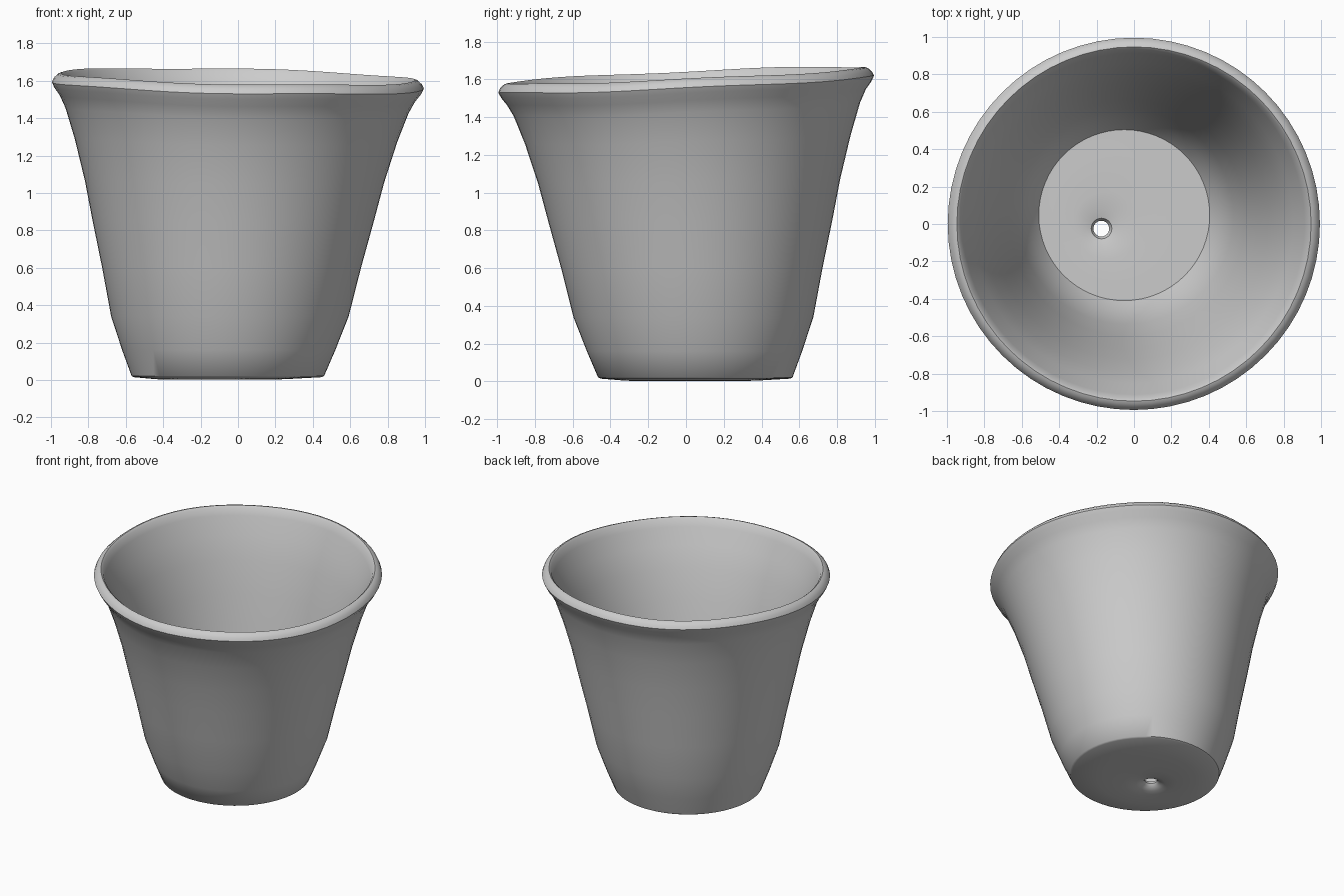
import bpy, bmesh, math

if "Cube" in bpy.data.objects:
    bpy.data.objects.remove(bpy.data.objects["Cube"])

SEG = 64
THICK = 0.06
HOLE = (-0.175, -0.025)
BASE = (-0.055, 0.05)

# radius and height of the main curves
dish = [(0.042, 0.045), (0.055, 0.028), (0.1, 0.012), (0.18, 0.003), (0.34, 0.004)]
wall = [(0.57, 0.16), (0.635, 0.34), (0.692, 0.6), (0.752, 0.85),
        (0.8, 1.06), (0.862, 1.28), (0.917, 1.44)]
lip = [(0.95, 1.505), (0.98, 1.545), (0.995, 1.575), (0.985, 1.597),
       (0.963, 1.617), (0.947, 1.622), (0.933, 1.61), (0.913, 1.56)]

# underside, outside, lip, then the inside as an offset of the outside
foot = [(0.502, 0.015), (0.515, 0.022)]
inside = [(r - THICK, z) for r, z in reversed(wall)]
floor = [(0.457, 0.085)] + [(r, 0.088 - 0.7 * z) for r, z in reversed(dish[1:])]
profile = dish + foot + wall + lip + inside + floor


def centre(r, z):
    # the base and floor rings drift towards the drain hole, the wall towards the axis
    if z < 0.1 and r < 0.45:
        t = ((r - 0.042) / 0.408) ** 1.3
        return [h + (b - h) * t for h, b in zip(HOLE, BASE)]
    return [b * (1 - min(z / 1.6, 1)) for b in BASE]


bm = bmesh.new()
loops = []
for r, z in profile:
    cx, cy = centre(r, z)
    tilt = min(z / 1.5, 1) ** 3
    ring = []
    for i in range(SEG):
        a = 2 * math.pi * i / SEG
        x, y = cx + r * math.cos(a), cy + r * math.sin(a)
        # leaning rim with a slight hand-made waviness
        dz = tilt * (-0.022 * x + 0.043 * y + 0.004 * math.sin(5 * a + 1))
        ring.append(bm.verts.new((x, y, z + dz)))
    loops.append(ring)

# skin the closed wall
for k, lower in enumerate(loops):
    upper = loops[(k + 1) % len(loops)]
    for i in range(SEG):
        j = (i + 1) % SEG
        bm.faces.new((lower[i], lower[j], upper[j], upper[i]))
bmesh.ops.recalc_face_normals(bm, faces=bm.faces)

mesh = bpy.data.meshes.new("flower_pot")
bm.to_mesh(mesh)
bm.free()
pot = bpy.data.objects.new("flower_pot", mesh)
bpy.context.collection.objects.link(pot)
bpy.context.view_layer.objects.active = pot
pot.select_set(True)
bpy.ops.object.shade_smooth_by_angle(angle=math.radians(40))
